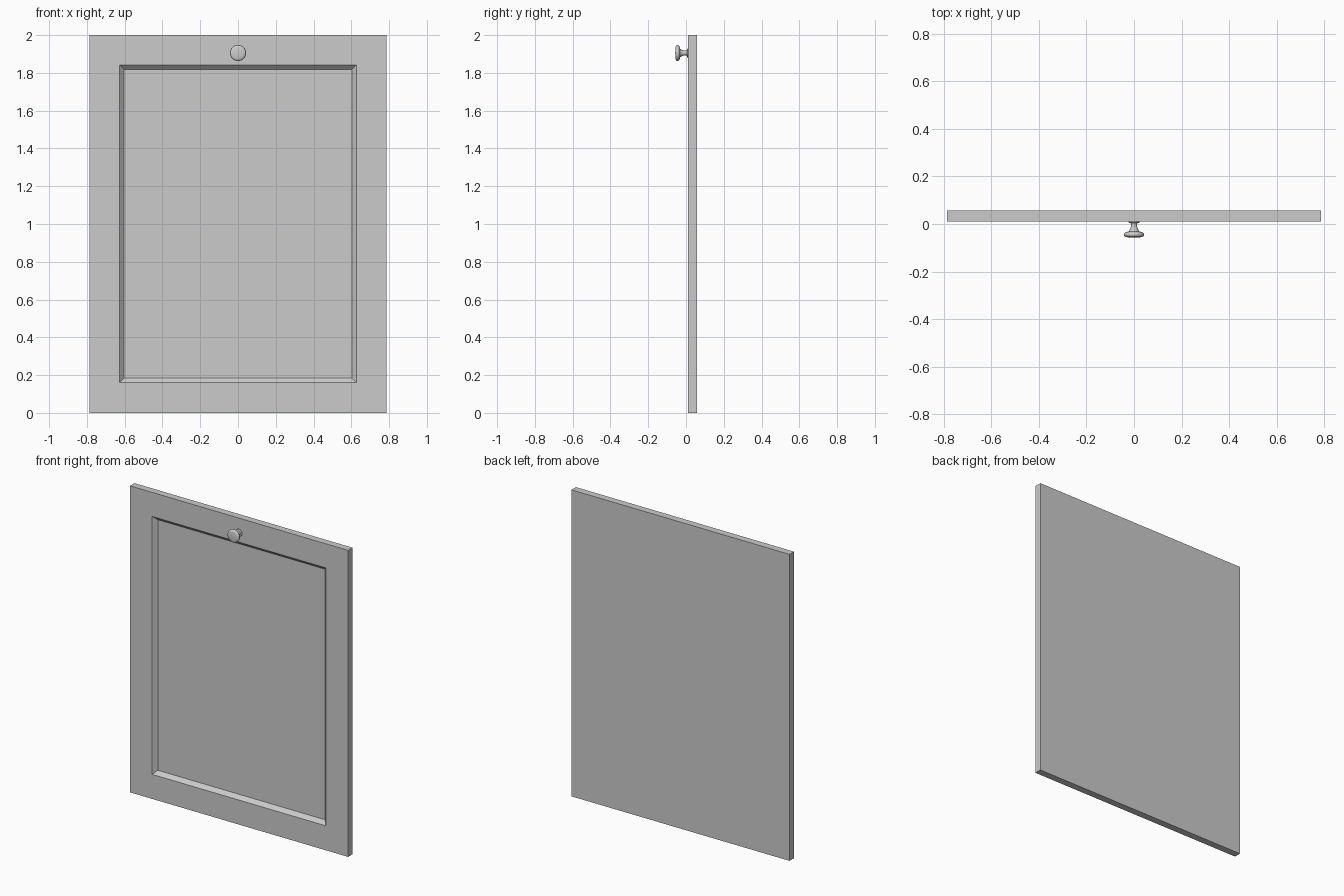
import bpy, bmesh, math
from mathutils import Matrix

if "Cube" in bpy.data.objects:
    bpy.data.objects.remove(bpy.data.objects["Cube"])

HALF_W, HEIGHT = 0.787, 2.0
FRONT, BACK, RECESS = 0.011, 0.057, 0.024


def add_object(name, bm):
    bmesh.ops.recalc_face_normals(bm, faces=bm.faces)
    mesh = bpy.data.meshes.new(name)
    bm.to_mesh(mesh)
    bm.free()
    obj = bpy.data.objects.new(name, mesh)
    bpy.context.collection.objects.link(obj)
    return obj


def rectangle(bm, half_w, z0, z1, y):
    corners = ((-half_w, z0), (half_w, z0), (half_w, z1), (-half_w, z1))
    return [bm.verts.new((x, y, z)) for x, z in corners]


# Door: nested rectangles from the back, around the frame, into the bevelled recess
bm = bmesh.new()
rings = [rectangle(bm, HALF_W, 0, HEIGHT, BACK),
         rectangle(bm, HALF_W, 0, HEIGHT, FRONT),
         rectangle(bm, 0.627, 0.16, 1.843, FRONT),
         rectangle(bm, 0.603, 0.184, 1.819, FRONT + RECESS)]
for a, b in zip(rings, rings[1:]):
    for i in range(4):
        j = (i + 1) % 4
        bm.faces.new((a[i], a[j], b[j], b[i]))
bm.faces.new(rings[0])
bm.faces.new(rings[-1])
add_object("door_panel", bm)

# Knob: turned profile of (radius, y), spun about the y axis
profile = [(0, 0.012), (0.023, 0.012), (0.023, 0.007), (0.021, 0.005),
           (0.014, 0.004), (0.0125, -0.004), (0.014, -0.014), (0.018, -0.024),
           (0.022, -0.031), (0.034, -0.034), (0.040, -0.038), (0.0425, -0.044),
           (0.041, -0.050), (0.036, -0.054), (0.025, -0.056), (0, -0.057)]
bm = bmesh.new()
verts = [bm.verts.new((r, y, 0)) for r, y in profile]
edges = [bm.edges.new(pair) for pair in zip(verts, verts[1:])]
bmesh.ops.spin(bm, geom=verts + edges, cent=(0, 0, 0), axis=(0, 1, 0),
               angle=math.tau, steps=32)
bmesh.ops.remove_doubles(bm, verts=bm.verts, dist=1e-5)
bmesh.ops.transform(bm, matrix=Matrix.Translation((0, 0, 1.905)), verts=bm.verts)
knob = add_object("knob", bm)
bpy.context.view_layer.objects.active = knob
knob.select_set(True)
bpy.ops.object.shade_smooth_by_angle(angle=math.radians(40))
